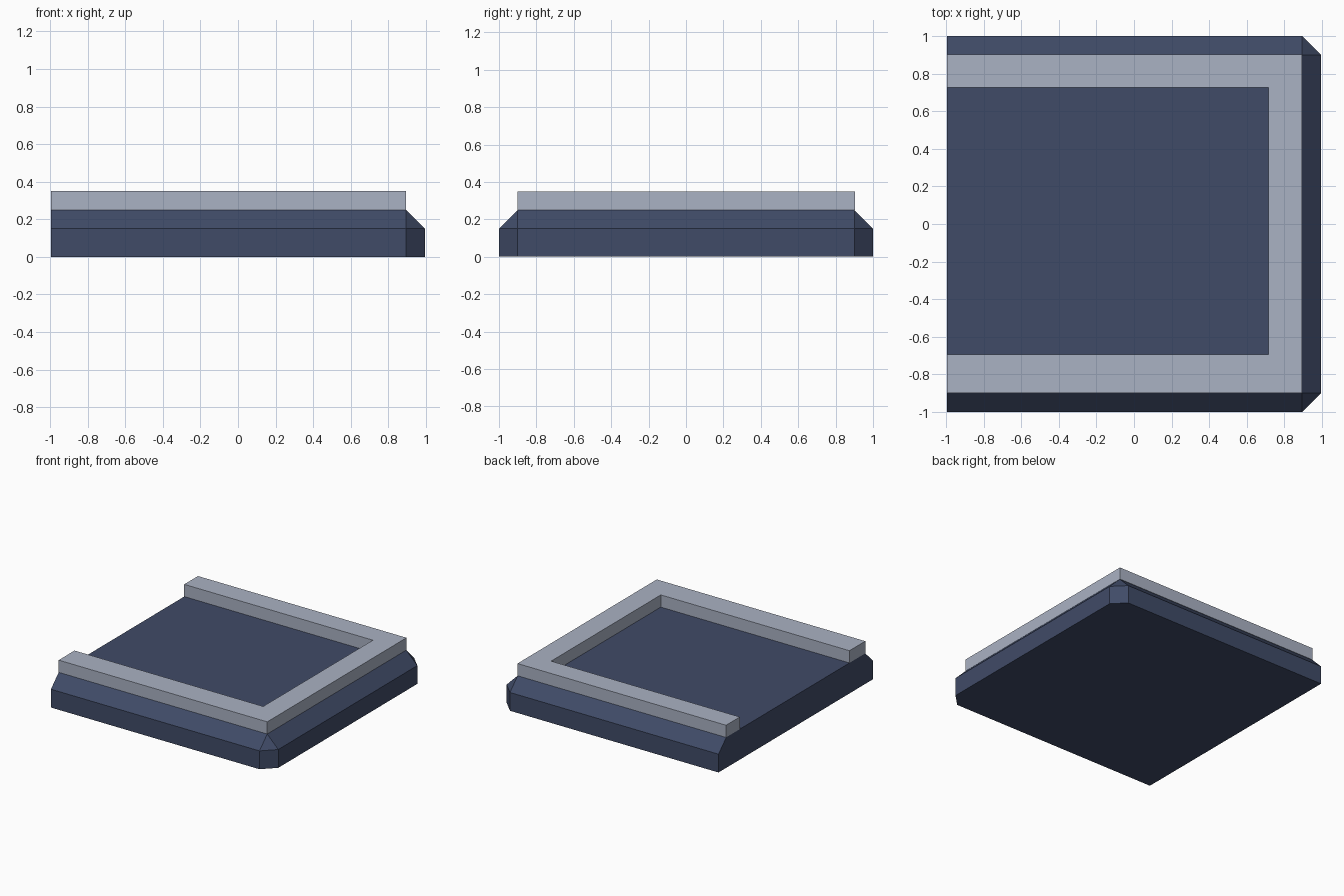
import bpy, bmesh

if "Cube" in bpy.data.objects:
    bpy.data.objects.remove(bpy.data.objects["Cube"])


def material(name, color):
    m = bpy.data.materials.new(name)
    m.diffuse_color = (*color, 1)
    m.use_nodes = True
    m.node_tree.nodes["Principled BSDF"].inputs["Base Color"].default_value = m.diffuse_color
    return m


def finish(bm, name, mat):
    bmesh.ops.recalc_face_normals(bm, faces=bm.faces)
    me = bpy.data.meshes.new(name)
    bm.to_mesh(me)
    bm.free()
    me.materials.append(mat)
    ob = bpy.data.objects.new(name, me)
    bpy.context.collection.objects.link(ob)
    return ob


def prism(outline, z0, z1):
    bm = bmesh.new()
    face = bm.faces.new([bm.verts.new((x, y, z0)) for x, y in outline])
    up = bmesh.ops.extrude_face_region(bm, geom=[face])
    bmesh.ops.translate(bm, vec=(0, 0, z1 - z0),
                        verts=[v for v in up["geom"] if isinstance(v, bmesh.types.BMVert)])
    return bm


slate = material("dark slate blue", (0.051, 0.070, 0.136))
grey = material("pale blue grey", (0.402, 0.445, 0.546))

L, R, B = -0.995, 0.995, 0.10          # open left end, right edge, bevel size
TOP, SHOULDER, RIM_TOP = 0.25, 0.15, 0.35

# Slab: chamfered right corners, straight sides up to the shoulder
outline = [(L, -1), (R - B, -1), (R, -1 + B), (R, 1 - B), (R - B, 1), (L, 1)]
bm = prism(outline, 0, SHOULDER)

# Slope the slab in to its flat top, leaving the left end upright
top = max(bm.faces, key=lambda f: f.calc_center_median().z)
up = bmesh.ops.extrude_face_region(bm, geom=[top])
for v in [g for g in up["geom"] if isinstance(g, bmesh.types.BMVert)]:
    v.co.x = min(v.co.x, R - B)
    v.co.y = max(-1 + B, min(v.co.y, 1 - B))
    v.co.z = TOP
if top.is_valid:
    bm.faces.remove(top)
bmesh.ops.remove_doubles(bm, verts=bm.verts, dist=1e-4)
finish(bm, "base_slab", slate)

# Raised rim on three sides, open on the left
rim = [(L, -0.9), (R - B, -0.9), (R - B, 0.903), (L, 0.903),
       (L, 0.725), (0.715, 0.725), (0.715, -0.695), (L, -0.695)]
finish(prism(rim, TOP, RIM_TOP), "raised_rim", grey)
